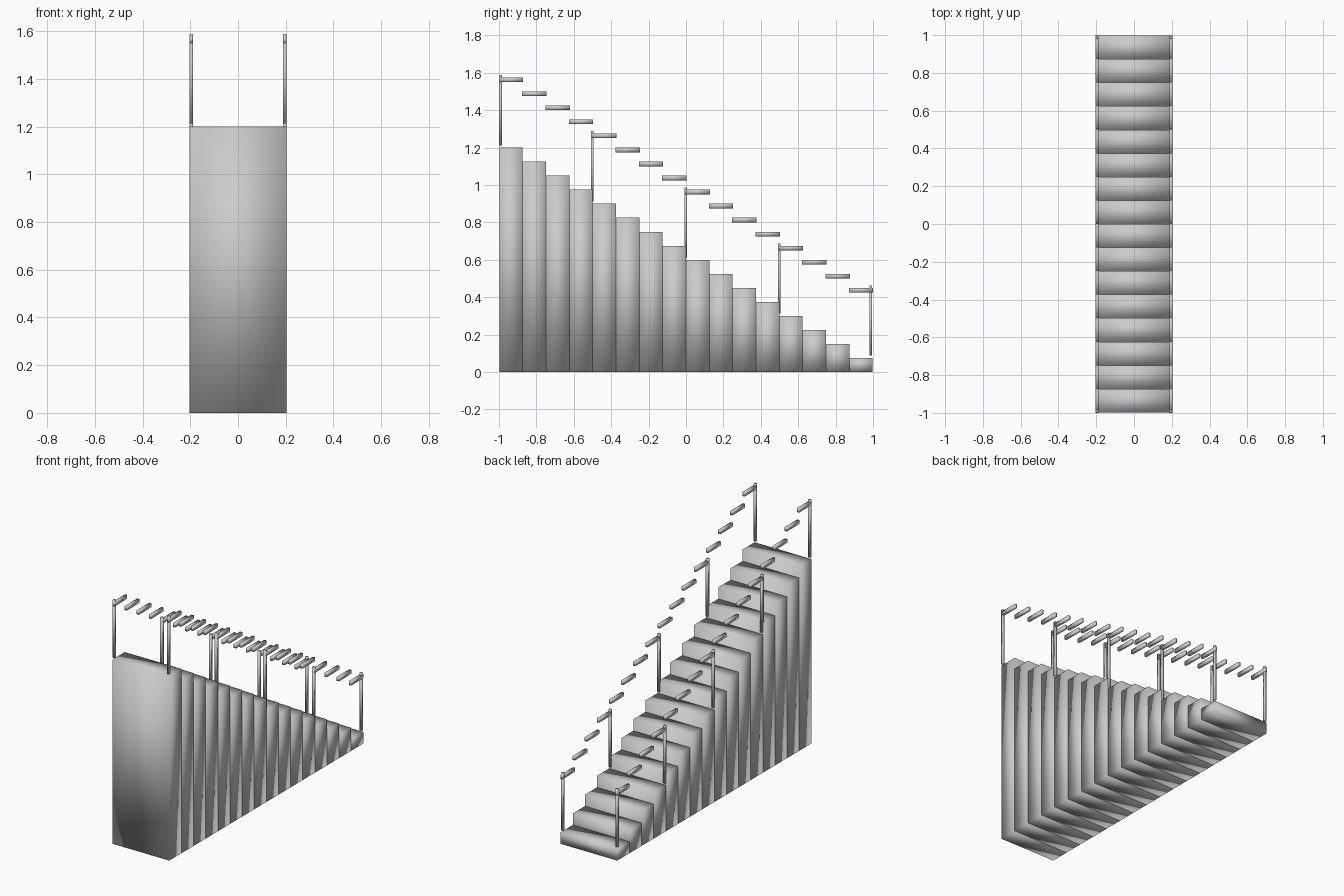
import bpy

if "Cube" in bpy.data.objects:
    bpy.data.objects.remove(bpy.data.objects["Cube"])

N = 16
PITCH = 0.1247
RISE = 0.075
HALF_W = 0.204


def box(name, lo, hi):
    """Smooth-shaded box between two corners."""
    size = [b - a for a, b in zip(lo, hi)]
    mid = [(a + b) / 2 for a, b in zip(lo, hi)]
    bpy.ops.mesh.primitive_cube_add(size=1, location=mid)
    ob = bpy.context.object
    ob.name = name
    ob.scale = size
    bpy.ops.object.transform_apply(location=False, rotation=False, scale=True)
    bpy.ops.object.shade_smooth()
    return ob


def centre_y(i):
    return (i - (N - 1) / 2) * PITCH


def height(i):
    return RISE * (N - i)


# Solid steps, tallest at the front
for i in range(N):
    y = centre_y(i)
    box(f"step_{i + 1}", (-HALF_W, y - PITCH / 2, 0),
        (HALF_W, y + PITCH / 2, height(i)))

for side, sx in (("left", -1), ("right", 1)):
    x = sx * 0.196

    # Short handrail pieces above every step
    for i in range(N):
        y, z = centre_y(i), height(i) + 0.3625
        box(f"{side}_handrail_{i + 1}", (x - 0.008, y - 0.065, z - 0.0125),
            (x + 0.008, y + 0.065, z + 0.0125))

    # Posts on every fourth step and at the bottom step
    for i, y in ((0, -0.992), (4, -0.501), (8, -0.002), (12, 0.498), (15, 0.988)):
        z = height(i)
        box(f"{side}_post_{i + 1}", (x - 0.008, y - 0.007, z + 0.0125),
            (x + 0.008, y + 0.007, z + 0.3875))
